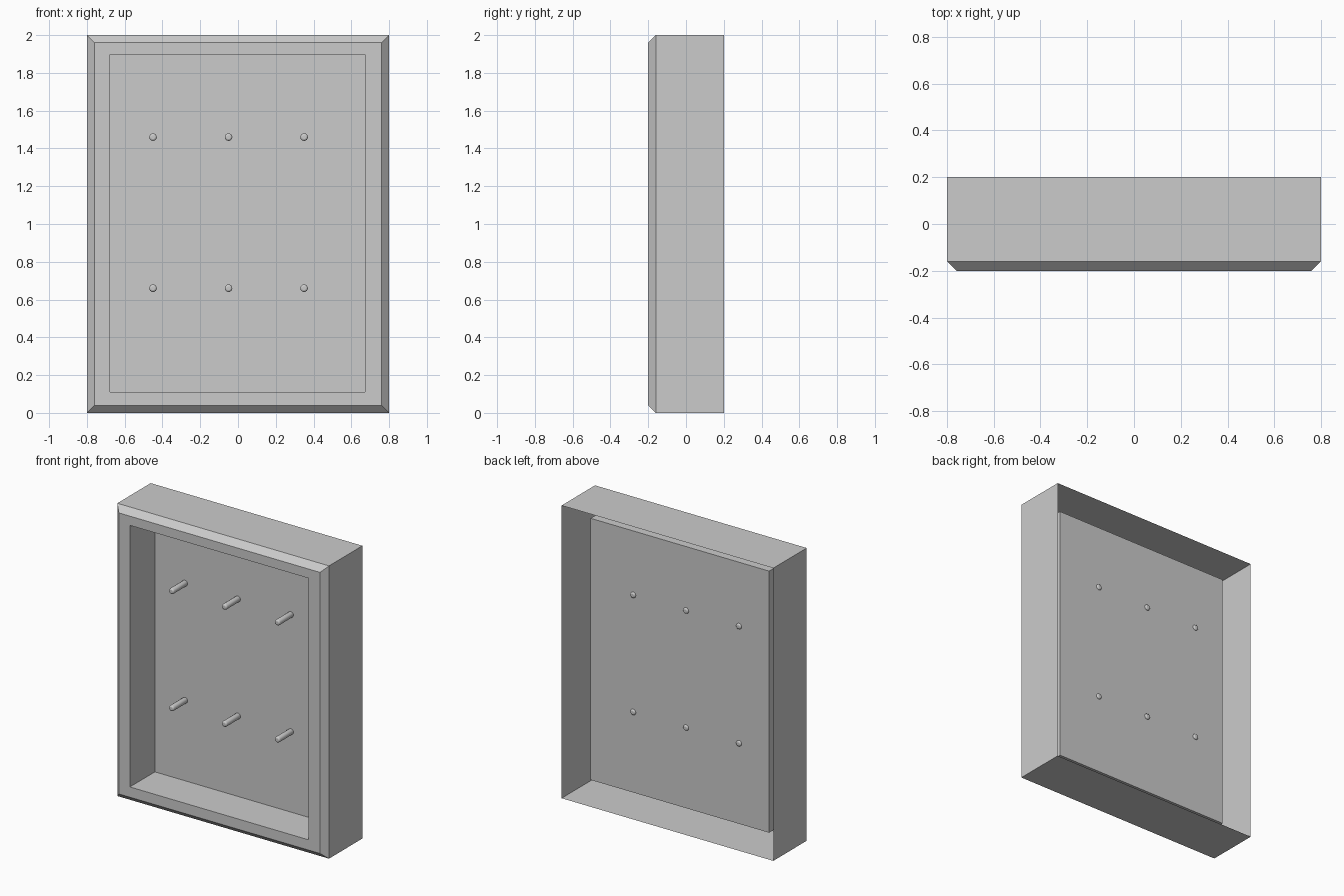
import bpy, bmesh
from math import radians
from mathutils import Matrix

if "Cube" in bpy.data.objects:
    bpy.data.objects.remove(bpy.data.objects["Cube"])


def finish(bm, name):
    me = bpy.data.meshes.new(name)
    bm.to_mesh(me)
    bm.free()
    ob = bpy.data.objects.new(name, me)
    bpy.context.collection.objects.link(ob)
    return ob


# Tray shell: rectangles (x0, x1, z0, z1, y) lofted from the open back
# round the chamfered front rim and into the recessed panel
rings = [
    (-0.80, 0.80, 0.00, 2.00, 0.20),
    (-0.80, 0.80, 0.00, 2.00, -0.16),
    (-0.76, 0.76, 0.04, 1.96, -0.20),
    (-0.677, 0.672, 0.11, 1.897, -0.20),
    (-0.677, 0.672, 0.11, 1.897, 0.07),
]
bm = bmesh.new()
loops = [[bm.verts.new(p) for p in ((x0, y, z0), (x1, y, z0), (x1, y, z1), (x0, y, z1))]
         for x0, x1, z0, z1, y in rings]
for a, b in zip(loops, loops[1:]):
    for i in range(4):
        j = (i + 1) % 4
        bm.faces.new((a[i], b[i], b[j], a[j]))
bm.faces.new(loops[-1])

# Normals point outwards, the panel faces the front
bm.normal_update()
if bm.faces[:][-1].normal.y > 0:
    bm.faces[:][-1].normal_flip()
top = max(bm.faces, key=lambda f: f.calc_center_median().z)
if top.normal.z < 0:
    for f in bm.faces[:][:-1]:
        f.normal_flip()
finish(bm, "board_frame")


# Pegs with rounded ends, poking slightly through the panel
def peg(x, z):
    bm = bmesh.new()
    bmesh.ops.create_cone(bm, cap_ends=True, segments=16, radius1=0.02, radius2=0.02, depth=0.16,
                          matrix=Matrix.Rotation(radians(90), 4, 'X'))
    rims = [e for e in bm.edges if abs(e.verts[0].co.y - e.verts[1].co.y) < 1e-4]
    bmesh.ops.bevel(bm, geom=rims, offset=0.01, segments=3, profile=0.5, affect='EDGES')
    for f in bm.faces:
        f.smooth = len(f.verts) == 4
    ob = finish(bm, "peg")
    ob.location = (x, 0, z)


for z in (0.66, 1.46):
    for x in (-0.45, -0.05, 0.35):
        peg(x, z)
